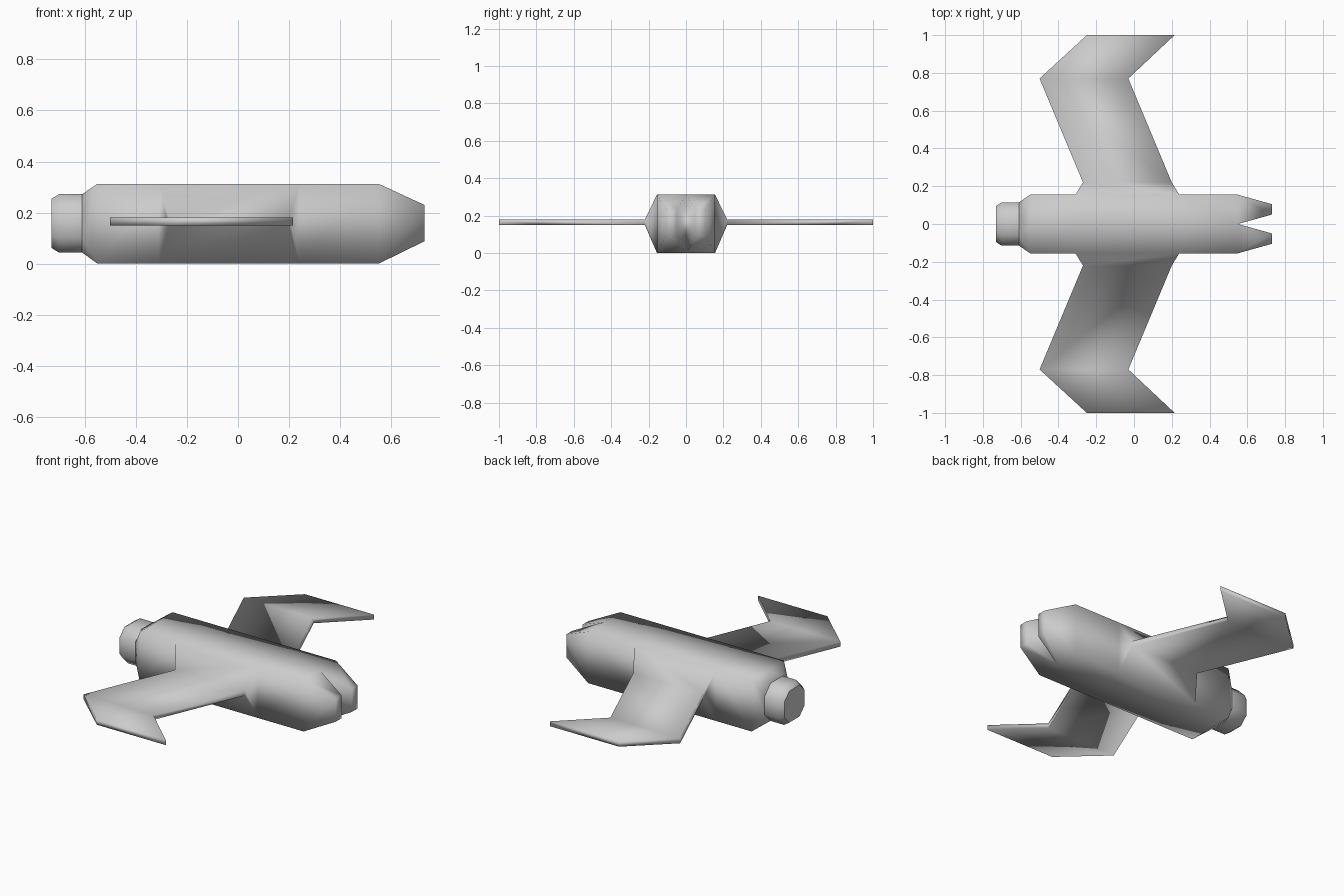
import bpy, bmesh

if "Cube" in bpy.data.objects:
    bpy.data.objects.remove(bpy.data.objects["Cube"])

H, W, ZC = 0.313, 0.155, 0.158       # body height, half width, axis height


def rect(x, y0, y1, z0, z1):
    # half section as six points; doubled corners are welded later
    return [(x, y, z) for y, z in
            ((y0, z0), (y1, z0), (y1, z0), (y1, z1), (y1, z1), (y0, z1))]


def octagon(x, r):
    k = r * 0.5
    return [(x, y, ZC + z) for y, z in
            ((0, -r), (k, -r), (r, -k), (r, k), (k, r), (0, r))]


def loft(bm, rings, skip=(), closed_from=None):
    # bridges consecutive rings; skip = (segment, strip) left open
    vs = [[bm.verts.new(p) for p in ring] for ring in rings]
    n = len(vs[0])
    for i in range(len(vs) - 1):
        last = n if closed_from is not None and i >= closed_from else n - 1
        for j in range(last):
            if (i, j) not in skip:
                k = (j + 1) % n
                bm.faces.new((vs[i][j], vs[i][k], vs[i + 1][k], vs[i + 1][j]))
    return vs


def finish(bm, name, angle):
    # weld, mirror across y = 0, smooth
    bmesh.ops.remove_doubles(bm, verts=bm.verts, dist=1e-5)
    geom = bm.verts[:] + bm.edges[:] + bm.faces[:]
    bmesh.ops.mirror(bm, geom=geom, axis='Y', merge_dist=1e-4)
    bmesh.ops.remove_doubles(bm, verts=bm.verts, dist=1e-4)
    bmesh.ops.recalc_face_normals(bm, faces=bm.faces)
    mesh = bpy.data.meshes.new(name)
    bm.to_mesh(mesh)
    bm.free()
    obj = bpy.data.objects.new(name, mesh)
    bpy.context.collection.objects.link(obj)
    bpy.ops.object.select_all(action='DESELECT')
    obj.select_set(True)
    bpy.context.view_layer.objects.active = obj
    if angle is None:
        bpy.ops.object.shade_smooth()
    else:
        bpy.ops.object.shade_smooth_by_angle(angle=angle)


# Fuselage half: octagonal tail, box body, forked nose
bm = bmesh.new()
body = [octagon(-0.61, 0.114)]
body += [rect(x, 0, W, 0, H) for x in (-0.55, -0.31, 0.24, 0.55)]
body.append(rect(0.73, 0.05, 0.105, 0.088, 0.23))
rings = loft(bm, body, skip={(2, 2)}, closed_from=4)
bm.faces.new(rings[0])
tip = rings[-1]
bm.faces.new((tip[0], tip[1], tip[3], tip[5]))

# Wing: grows out of the open side panel, sweeps back then forward
stations = [(W, -0.31, 0.24, 0, H),
            (0.22, -0.27, 0.20, 0.15, 0.18),
            (0.77, -0.50, -0.03, 0.15, 0.18),
            (1.00, -0.25, 0.215, 0.15, 0.18)]
wing = [[(x0, y, z0), (x1, y, z0), (x1, y, z1), (x0, y, z1)]
        for y, x0, x1, z0, z1 in stations]
rings = loft(bm, wing, closed_from=0)
bm.faces.new(rings[-1])
finish(bm, "fuselage_and_wings", None)

# Engine nozzle
bm = bmesh.new()
rings = loft(bm, [octagon(-0.73, 0.096), octagon(-0.70, 0.115),
                  octagon(-0.61, 0.115)])
bm.faces.new(rings[0])
finish(bm, "engine_nozzle", 0.87)
